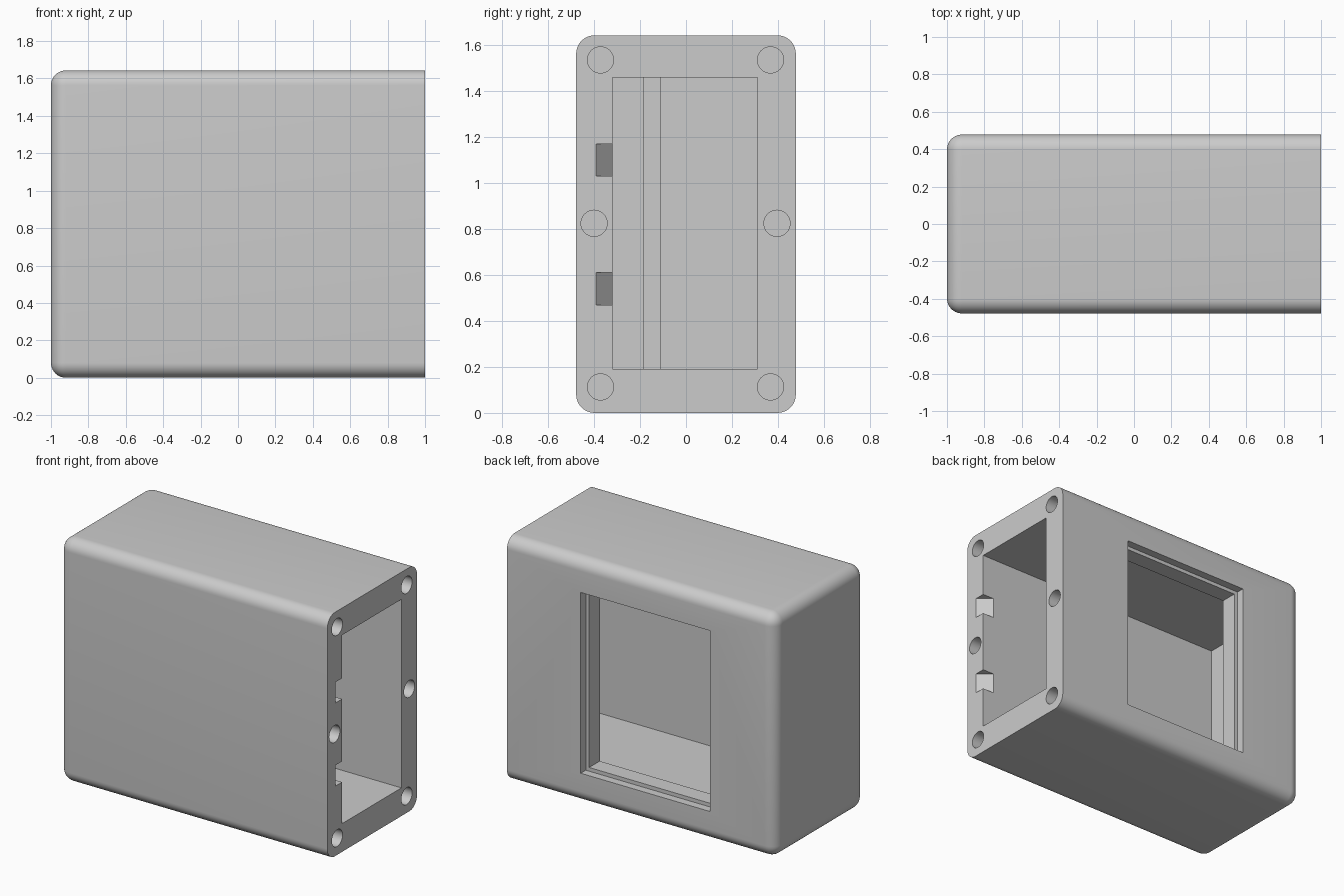
import bpy
import bmesh
import math
from mathutils import Matrix, Vector

if "Cube" in bpy.data.objects:
    bpy.data.objects.remove(bpy.data.objects["Cube"])

HALF_Y, HEIGHT, RADIUS = 0.478, 1.643, 0.08

grey = bpy.data.materials.new("plain grey")
grey.use_nodes = True
grey.diffuse_color = (0.6, 0.6, 0.6, 1)
grey.node_tree.nodes["Principled BSDF"].inputs["Base Color"].default_value = (0.6, 0.6, 0.6, 1)


def finish(bm, name):
    bmesh.ops.recalc_face_normals(bm, faces=bm.faces)
    mesh = bpy.data.meshes.new(name)
    bm.to_mesh(mesh)
    bm.free()
    mesh.materials.append(grey)
    obj = bpy.data.objects.new(name, mesh)
    bpy.context.collection.objects.link(obj)
    return obj


def box_bm(x, y, z):
    """Box from (min, max) ranges."""
    lo, hi = Vector((x[0], y[0], z[0])), Vector((x[1], y[1], z[1]))
    bm = bmesh.new()
    bmesh.ops.create_cube(bm, size=1, matrix=Matrix.Translation((lo + hi) / 2)
                          @ Matrix.Diagonal((*(hi - lo), 1)))
    return bm


def box(name, x, y, z):
    return finish(box_bm(x, y, z), name)


def bore(name, y, z, radius=0.057, depth=0.35):
    """Blind round hole into the open end."""
    bm = bmesh.new()
    bmesh.ops.create_cone(bm, cap_ends=True, segments=40, radius1=radius, radius2=radius,
                          depth=depth * 2,
                          matrix=Matrix.Translation((1, y, z)) @ Matrix.Rotation(math.pi / 2, 4, "Y"))
    return finish(bm, name)


def wedge(name, z0, z1):
    """Sloped latch notch on the front lip of the open end."""
    profile = [(1.0, -0.392), (1.05, -0.392), (1.05, -0.28), (0.915, -0.28), (0.915, -0.32)]
    bm = bmesh.new()
    face = bm.faces.new([bm.verts.new((x, y, z0)) for x, y in profile])
    top = bmesh.ops.extrude_face_region(bm, geom=[face])["geom"]
    bmesh.ops.translate(bm, vec=(0, 0, z1 - z0),
                        verts=[g for g in top if isinstance(g, bmesh.types.BMVert)])
    return finish(bm, name)


# Housing: every edge rounded except those around the flat open end
bm = box_bm((-1, 1), (-HALF_Y, HALF_Y), (0, HEIGHT))
rounded = [e for e in bm.edges if min(v.co.x for v in e.verts) < 0]
bmesh.ops.bevel(bm, geom=rounded, offset=RADIUS, offset_type="OFFSET",
                segments=10, profile=0.5, affect="EDGES", clamp_overlap=False)
housing = finish(bm, "housing")

# Main cavity, groove in its closed end, stepped window in the back
cutters = [
    box("cavity", (-0.92, 1.1), (-0.32, 0.311), (0.19, 1.46)),
    box("end_groove", (-0.96, -0.8), (-0.185, -0.11), (0.19, 1.46)),
    box("window_recess", (-0.515, 0.45), (0.424, 0.6), (0.202, 1.42)),
    box("window_opening", (-0.488, 0.425), (0.2, 0.5), (0.227, 1.395)),
]

# Screw holes at the corners and the middle of the long sides
for y in (-0.372, 0.368):
    for z in (0.113, 1.536):
        cutters.append(bore("corner_screw_hole", y, z))
for y in (-0.4, 0.396):
    cutters.append(bore("middle_screw_hole", y, 0.825))

# Latch notches
for z in (0.47, 1.03):
    cutters.append(wedge("latch_notch", z, z + 0.14))

# Cut everything out of the housing
bpy.ops.object.select_all(action="DESELECT")
bpy.context.view_layer.objects.active = housing
housing.select_set(True)
for cutter in cutters:
    cutter.hide_render = True
    mod = housing.modifiers.new(cutter.name, "BOOLEAN")
    mod.operation = "DIFFERENCE"
    mod.solver = "EXACT"
    mod.object = cutter
    bpy.ops.object.modifier_apply(modifier=mod.name)
    bpy.data.objects.remove(cutter)

bpy.ops.object.shade_smooth_by_angle(angle=math.radians(30))
